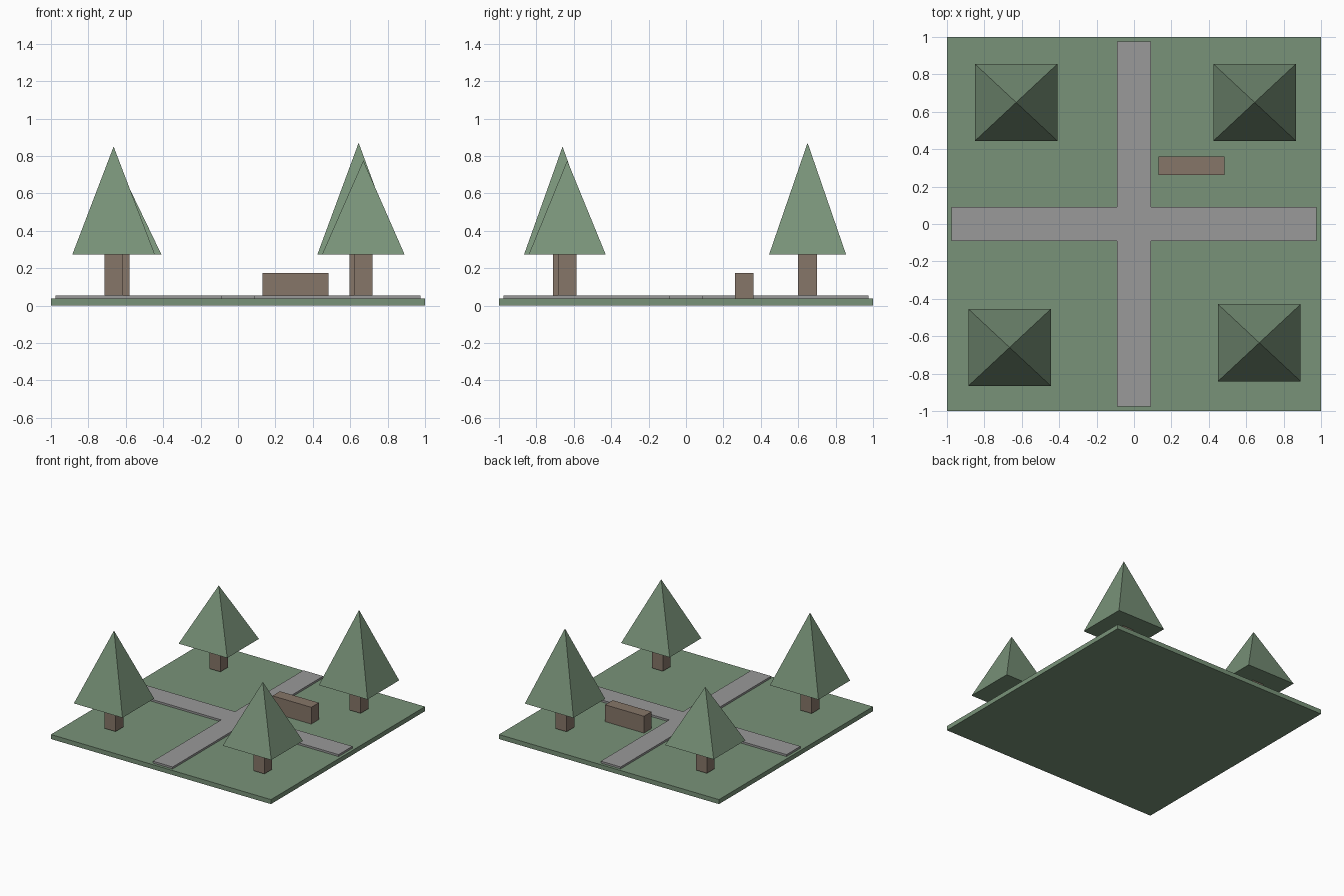
import bpy
import bmesh
from mathutils import Matrix, Vector

if "Cube" in bpy.data.objects:
    bpy.data.objects.remove(bpy.data.objects["Cube"], do_unlink=True)


def material(name, rgb):
    mat = bpy.data.materials.new(name)
    mat.use_nodes = True
    mat.diffuse_color = (*rgb, 1)
    mat.node_tree.nodes["Principled BSDF"].inputs["Base Color"].default_value = (*rgb, 1)
    return mat


GREEN = material("leaf green", (0.19, 0.29, 0.19))
BROWN = material("wood brown", (0.24, 0.18, 0.14))
GREY = material("path grey", (0.32, 0.32, 0.32))


def finish(name, bm, mat):
    bmesh.ops.recalc_face_normals(bm, faces=bm.faces[:])
    mesh = bpy.data.meshes.new(name)
    bm.to_mesh(mesh)
    bm.free()
    mesh.materials.append(mat)
    obj = bpy.data.objects.new(name, mesh)
    bpy.context.collection.objects.link(obj)
    return obj


def box(name, low, high, mat):
    low, high = Vector(low), Vector(high)
    bm = bmesh.new()
    bmesh.ops.create_cube(bm, size=1, matrix=Matrix.Translation((low + high) / 2)
                          @ Matrix.Diagonal((*(high - low), 1)))
    return finish(name, bm, mat)


def pyramid(name, x, y, half_x, half_y, base, top, mat):
    bm = bmesh.new()
    ring = [bm.verts.new((x + sx * half_x, y + sy * half_y, base))
            for sx, sy in ((-1, -1), (1, -1), (1, 1), (-1, 1))]
    apex = bm.verts.new((x, y, top))
    bm.faces.new(ring)
    for i in range(4):
        bm.faces.new((ring[i], ring[(i + 1) % 4], apex))
    return finish(name, bm, mat)


# Lawn slab
box("lawn", (-1, -1, 0), (1, 1, 0.037), GREEN)

# Crossing paths as one raised plate
ARM, HALF = 0.977, 0.09
bm = bmesh.new()
corner = [(ARM, -HALF), (ARM, HALF), (HALF, HALF)]
outline = []
for turn in range(4):
    for x, y in corner:
        for _ in range(turn):
            x, y = -y, x
        outline.append(bm.verts.new((x, y, 0.037)))
plate = bm.faces.new(outline)
raised = bmesh.ops.extrude_face_region(bm, geom=[plate])["geom"]
bmesh.ops.translate(bm, vec=(0, 0, 0.016),
                    verts=[v for v in raised if isinstance(v, bmesh.types.BMVert)])
finish("crossing_paths", bm, GREY)

# Bench block
box("bench", (0.13, 0.262, 0.037), (0.483, 0.36, 0.175), BROWN)

# Trees: square trunk under a four-sided crown
trees = {
    "front_right": (-0.665, -0.66, 0.85),
    "front_left": (0.67, -0.635, 0.775),
    "back_left": (0.645, 0.65, 0.87),
    "back_right": (-0.63, 0.65, 0.73),
}
for place, (x, y, top) in trees.items():
    box(place + "_trunk", (x - 0.05, y - 0.05, 0.053), (x + 0.05, y + 0.05, 0.272), BROWN)
    pyramid(place + "_crown", x, y, 0.221, 0.206, 0.272, top, GREEN)
